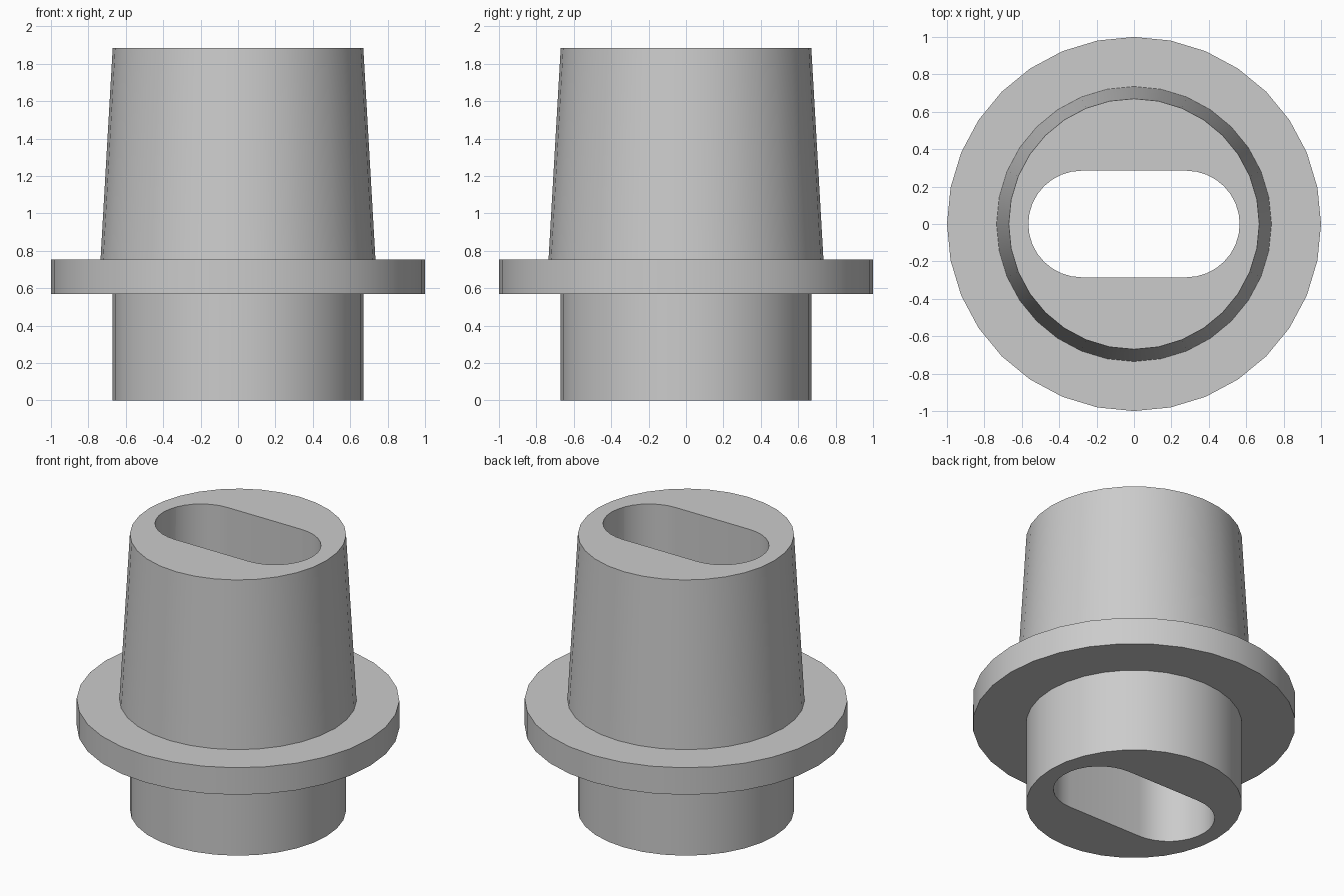
import bpy
import bmesh
from math import pi, sin, cos

default = bpy.data.objects.get("Cube")
if default:
    bpy.data.objects.remove(default, do_unlink=True)

HEIGHT = 1.885
SIDES = 32

grey = bpy.data.materials.new("plain_grey")
grey.use_nodes = True
colour = (0.6, 0.6, 0.6, 1)
grey.diffuse_color = colour
grey.node_tree.nodes["Principled BSDF"].inputs["Base Color"].default_value = colour


def make_object(name, bm):
    bmesh.ops.recalc_face_normals(bm, faces=bm.faces)
    mesh = bpy.data.meshes.new(name)
    bm.to_mesh(mesh)
    bm.free()
    mesh.materials.append(grey)
    obj = bpy.data.objects.new(name, mesh)
    bpy.context.collection.objects.link(obj)
    return obj


# Turned body: straight spigot, flange and tapered plug
profile = [(0.67, 0), (0.67, 0.57), (1, 0.57), (1, 0.755), (0.735, 0.755), (0.67, HEIGHT)]
bm = bmesh.new()
rings = [[bm.verts.new((r * cos(2 * pi * i / SIDES), r * sin(2 * pi * i / SIDES), z))
          for i in range(SIDES)] for r, z in profile]
for low, high in zip(rings, rings[1:]):
    for i in range(SIDES):
        j = (i + 1) % SIDES
        bm.faces.new((low[i], low[j], high[j], high[i]))
bm.faces.new(rings[0][::-1])
bm.faces.new(rings[-1])
body = make_object("flanged_plug", bm)

# Rounded slot running through the whole height
bm = bmesh.new()
radius, offset, steps = 0.285, 0.28, 16
outline = []
for side in (1, -1):
    for i in range(steps + 1):
        a = pi * i / steps - pi / 2
        outline.append(bm.verts.new((side * (offset + radius * cos(a)), side * radius * sin(a), -0.1)))
base = bm.faces.new(outline)
extruded = bmesh.ops.extrude_face_region(bm, geom=[base])
top = [v for v in extruded["geom"] if isinstance(v, bmesh.types.BMVert)]
bmesh.ops.translate(bm, verts=top, vec=(0, 0, HEIGHT + 0.2))
cutter = make_object("slot_cutter", bm)
cutter.hide_render = True

cut = body.modifiers.new("slot", "BOOLEAN")
cut.operation = "DIFFERENCE"
cut.solver = "EXACT"
cut.object = cutter

bpy.ops.object.select_all(action="DESELECT")
body.select_set(True)
bpy.context.view_layer.objects.active = body
bpy.ops.object.modifier_apply(modifier=cut.name)
bpy.data.objects.remove(cutter, do_unlink=True)
bpy.ops.object.shade_smooth_by_angle(angle=pi / 6)
